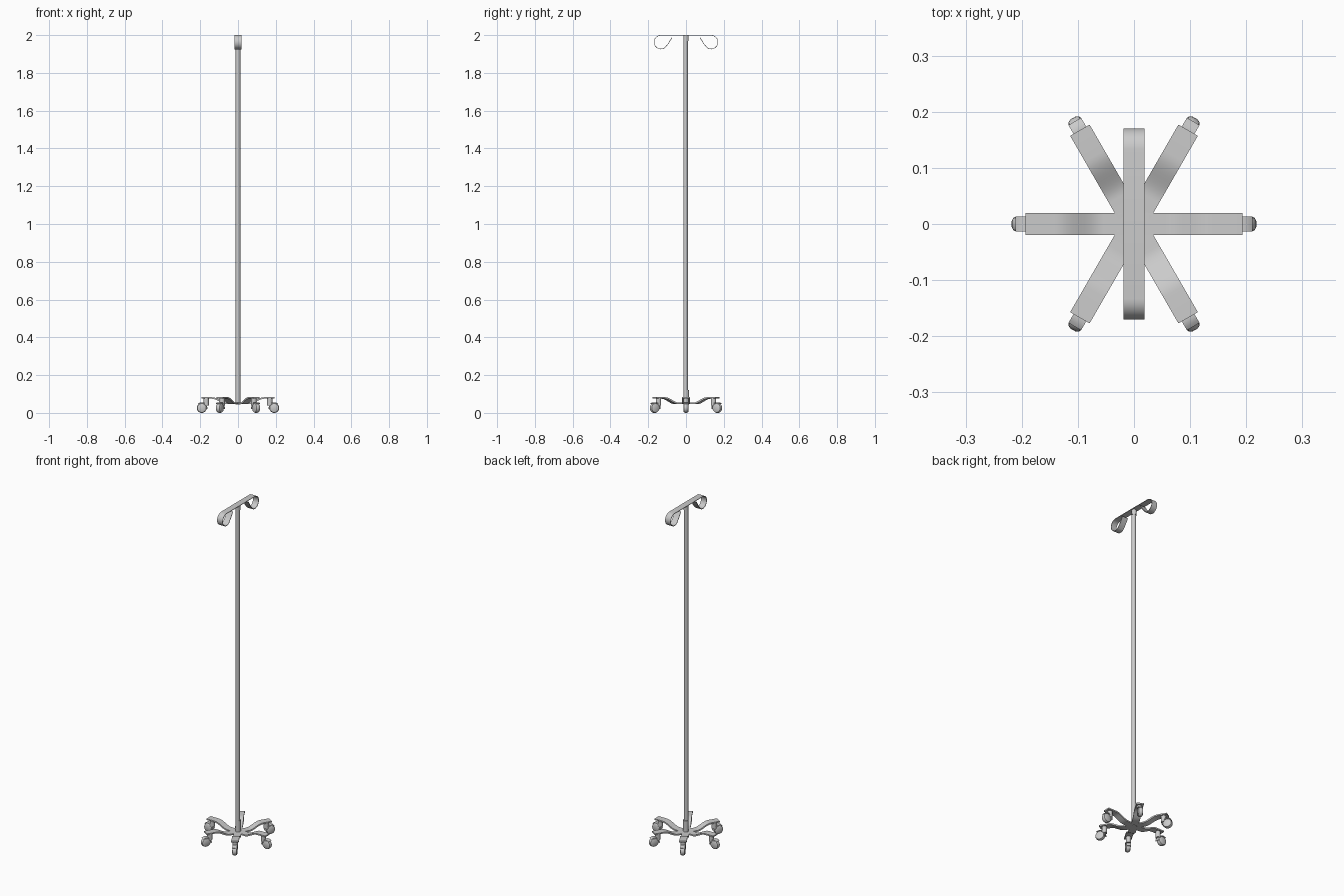
import bpy, bmesh, math
from mathutils import Matrix, Vector

if "Cube" in bpy.data.objects:
    bpy.data.objects.remove(bpy.data.objects["Cube"])


def finish(name, bm, mat=None):
    me = bpy.data.meshes.new(name)
    bmesh.ops.recalc_face_normals(bm, faces=bm.faces)
    if mat:
        bm.transform(mat)
    bm.to_mesh(me)
    bm.free()
    ob = bpy.data.objects.new(name, me)
    bpy.context.collection.objects.link(ob)
    bpy.ops.object.select_all(action='DESELECT')
    ob.select_set(True)
    bpy.context.view_layer.objects.active = ob
    bpy.ops.object.shade_smooth_by_angle(angle=math.radians(35))
    return ob


def ribbon(name, path, width, thick, mat=None):
    """Sweep a flat strip along an (s, z) path; width runs along local y."""
    bm = bmesh.new()
    pts = [Vector(p) for p in path]
    rings = []
    for i, p in enumerate(pts):
        t = (pts[min(i + 1, len(pts) - 1)] - pts[max(i - 1, 0)]).normalized()
        n = Vector((-t.y, t.x)) * thick / 2
        rings.append([bm.verts.new((q.x, w, q.y)) for q, w in
                      ((p + n, -width / 2), (p + n, width / 2),
                       (p - n, width / 2), (p - n, -width / 2))])
    for a, b in zip(rings, rings[1:]):
        for k in range(4):
            bm.faces.new((a[k], a[(k + 1) % 4], b[(k + 1) % 4], b[k]))
    bm.faces.new(rings[0])
    bm.faces.new(rings[-1][::-1])
    return finish(name, bm, mat)


def lathe(name, profile, mat, steps=24):
    """Spin an (r, z) profile around local z; ends lie on the axis."""
    bm = bmesh.new()
    vs = [bm.verts.new((r, 0, z)) for r, z in profile]
    es = [bm.edges.new(e) for e in zip(vs, vs[1:])]
    bmesh.ops.spin(bm, geom=vs + es, axis=(0, 0, 1), cent=(0, 0, 0),
                   angle=2 * math.pi, steps=steps)
    bmesh.ops.remove_doubles(bm, verts=bm.verts, dist=1e-5)
    return finish(name, bm, mat)


def cyl(name, r, z0, z1, mat=Matrix()):
    return lathe(name, [(0, z0), (r, z0), (r, z1), (0, z1)], mat)


# Pole with a socket at the foot and a small collar under the hooks
cyl("pole", 0.0125, 0.05, 1.998, Matrix.Translation((0, -0.002, 0)))
cyl("base_socket", 0.0145, 0.045, 0.12, Matrix.Translation((0, 0.001, 0)))
cyl("hook_collar", 0.0138, 1.968, 1.998, Matrix.Translation((0, 0.0005, 0)))

# Flat hook band: straight across the top, curled under at both ends
R = 0.036
half = [(0, 1.9985)]
for i in range(19):
    a = math.radians(90 - 12 * i)
    half.append((0.133 + R * math.cos(a), 1.9625 + R * math.sin(a)))
half += [(0.094, 1.955), (0.085, 1.969), (0.074, 1.988)]
path = [(-s, z) for s, z in reversed(half[1:])] + half
ribbon("hook_band", path, 0.037, 0.003, Matrix.Rotation(math.pi / 2, 4, 'Z'))

# Arm centre line: low at the hub, S-curve up to a flat end
arm = [(0, 0.05)]
for i in range(13):
    t = i / 12
    arm.append((0.055 + 0.085 * t, 0.05 + 0.029 * (1 - math.cos(math.pi * t)) / 2))
arm.append((0.193, 0.079))

# Six arms, each with a caster
for k in range(6):
    rot = Matrix.Rotation(k * math.pi / 3, 4, 'Z')
    ribbon(f"arm_{k}", arm, 0.04, 0.008, rot)
    cyl(f"caster_stem_{k}", 0.014, 0.038, 0.078, rot @ Matrix.Translation((0.168, 0, 0)))
    axle = rot @ Matrix.Translation((0.192, 0, 0.026)) @ Matrix.Rotation(math.pi / 2, 4, 'X')
    lathe(f"caster_wheel_{k}",
          [(0, -0.013), (0.019, -0.013), (0.0235, -0.0105), (0.026, -0.005),
           (0.026, 0.005), (0.0235, 0.0105), (0.019, 0.013), (0, 0.013)], axle)
    # Hood over the upper rear part of the wheel
    hood = [(0.192 + 0.028 * math.cos(math.radians(a)), 0.026 + 0.028 * math.sin(math.radians(a)))
            for a in range(50, 191, 14)]
    ribbon(f"caster_hood_{k}", hood, 0.026, 0.004, rot)
